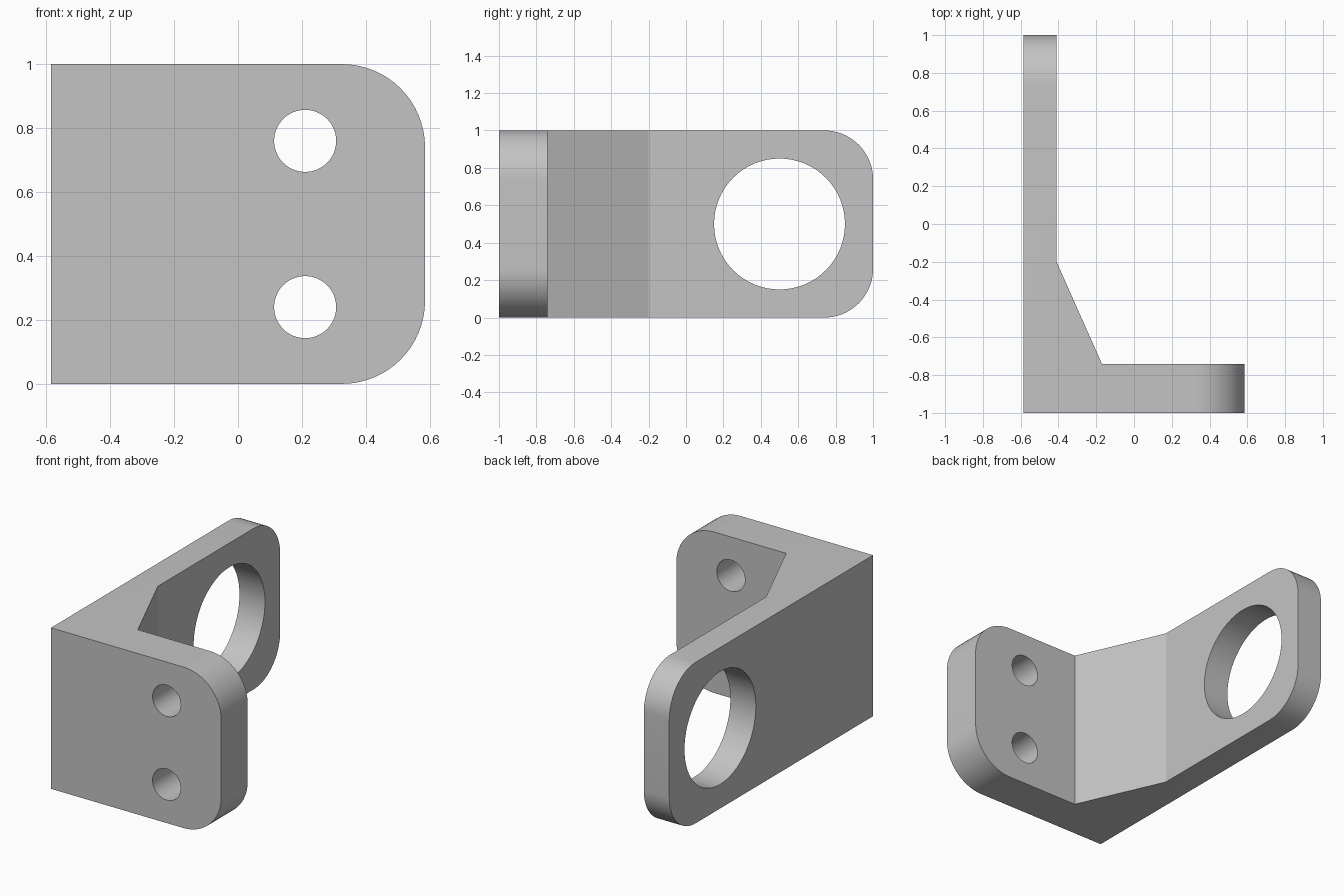
import bpy
import bmesh
from mathutils import Matrix
from math import radians

cube = bpy.data.objects.get("Cube")
if cube:
    bpy.data.objects.remove(cube, do_unlink=True)

HALF_X, HEIGHT, RADIUS = 0.585, 1.0, 0.26

# Plain grey material
grey = bpy.data.materials.new("plain grey")
grey.use_nodes = True
colour = (0.55, 0.55, 0.55, 1)
grey.diffuse_color = colour
grey.node_tree.nodes["Principled BSDF"].inputs["Base Color"].default_value = colour


def make_object(name, bm):
    bmesh.ops.recalc_face_normals(bm, faces=bm.faces)
    mesh = bpy.data.meshes.new(name)
    bm.to_mesh(mesh)
    bm.free()
    mesh.materials.append(grey)
    obj = bpy.data.objects.new(name, mesh)
    bpy.context.collection.objects.link(obj)
    return obj


def drill(body, name, centre, radius, axis):
    """Cut a round hole through the body along the x or y axis."""
    bm = bmesh.new()
    turn = Matrix.Rotation(radians(90), 4, "Y" if axis == "x" else "X")
    bmesh.ops.create_cone(bm, cap_ends=True, segments=64, radius1=radius,
                          radius2=radius, depth=0.5,
                          matrix=Matrix.Translation(centre) @ turn)
    cutter = make_object(name, bm)
    cutter.hide_render = True
    mod = body.modifiers.new(name, "BOOLEAN")
    mod.operation, mod.solver, mod.object = "DIFFERENCE", "EXACT", cutter
    bpy.ops.object.modifier_apply(modifier=name)
    bpy.data.objects.remove(cutter, do_unlink=True)


# Angled bracket: plan profile with a sloped gusset, extruded upward
profile = [(-HALF_X, -1), (HALF_X, -1), (HALF_X, -0.74), (-0.17, -0.74),
           (-0.41, -0.2), (-0.41, 1), (-HALF_X, 1)]
bm = bmesh.new()
base = bm.faces.new([bm.verts.new((x, y, 0)) for x, y in profile])
top = bmesh.ops.extrude_face_region(bm, geom=[base])["geom"]
bmesh.ops.translate(bm, vec=(0, 0, HEIGHT),
                    verts=[v for v in top if isinstance(v, bmesh.types.BMVert)])

# Round the free ends of both flanges
ends = [e for e in bm.edges
        if e.verts[0].co.z == e.verts[1].co.z
        and (all(v.co.x > HALF_X - 0.01 for v in e.verts)
             or all(v.co.y > 0.99 for v in e.verts))]
bmesh.ops.bevel(bm, geom=ends, offset=RADIUS, offset_type="OFFSET",
                segments=16, profile=0.5, affect="EDGES")
bracket = make_object("angle_bracket", bm)
bpy.context.view_layer.objects.active = bracket
bracket.select_set(True)

# Large bore in the long flange, two bolt holes in the front flange
drill(bracket, "bore", (-0.5, 0.5, 0.5), 0.35, "x")
for z in (0.24, 0.76):
    drill(bracket, "bolt_hole", (0.21, -0.87, z), 0.097, "y")

bpy.ops.object.shade_smooth_by_angle(angle=radians(20))
